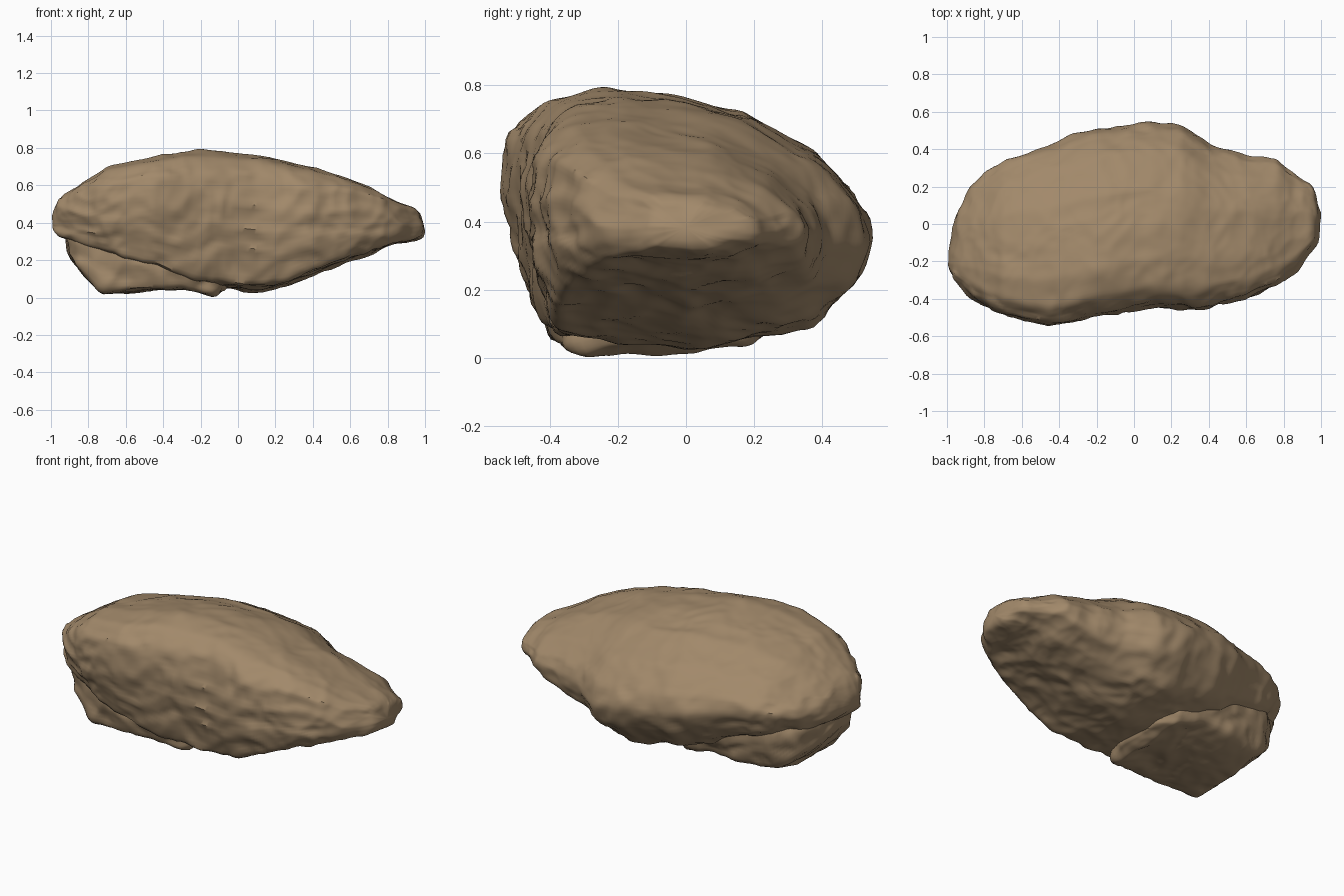
import bpy
import bmesh
import math
from mathutils import Vector, noise

cube = bpy.data.objects.get("Cube")
if cube:
    bpy.data.objects.remove(cube)

# One earthy colour for the whole stone
stone = bpy.data.materials.new("brown stone")
stone.use_nodes = True
colour = (0.36, 0.25, 0.145, 1)
stone.diffuse_color = colour
shader = stone.node_tree.nodes["Principled BSDF"]
shader.inputs["Base Color"].default_value = colour
shader.inputs["Roughness"].default_value = 0.9


def sample(rows, x):
    """Read the row of extents at x, blending between neighbours."""
    for a, b in zip(rows, rows[1:]):
        if x <= b[0]:
            t = max(0, (x - a[0]) / (b[0] - a[0]))
            return [p + (q - p) * t for p, q in zip(a[1:], b[1:])]
    return rows[-1][1:]


def resample(outline, count):
    """Spread points evenly around a closed outline."""
    pts = [Vector(p) for p in outline]
    ends = pts[1:] + pts[:1]
    lengths = [(q - p).length for p, q in zip(pts, ends)]
    result = []
    for i in range(count):
        d = sum(lengths) * i / count
        for p, q, length in zip(pts, ends, lengths):
            if d <= length:
                result.append(p.lerp(q, d / length))
                break
            d -= length
    return result


def weathering(p, n):
    """Broad lumps, scalloped chips and layered ledges; the top stays calmer."""
    calm = 0.55 if n.z > 0.6 else 1.0
    lumps = noise.fractal(p * 3, 1.0, 2.0, 4)
    q = p + noise.noise_vector(p * 4) * 0.12
    chips = noise.voronoi(Vector((q.x * 4, q.y * 4, q.z * 7)))[0][0] - 0.4
    small = noise.voronoi(Vector((q.x * 9, q.y * 9, q.z * 14)))[0][0] - 0.4
    level = (p.z + 0.12 * p.x + 0.15 * p.y) * 6 + 0.8 * noise.noise(p * 2.5)
    part = level % 1.0
    ledge = min(part, 4 * (1 - part)) - 0.4
    side = 1 - abs(n.z)
    return calm * (0.012 * lumps + 0.024 * chips + 0.016 * small) + 0.014 * side * ledge


def rock(name, rows, outline, end_outline, rings, sides):
    """Loft through the extents, easing into the end outline, then weather it."""
    section = resample(outline, sides)
    end_section = resample(end_outline, sides)
    first, last = rows[0][0], rows[-1][0]
    bm = bmesh.new()
    loops = []
    for i in range(rings):
        t = i / (rings - 1)
        t = 0.6 * t + 0.4 * (0.5 - 0.5 * math.cos(math.pi * t))
        x = first + (last - first) * t
        front, back, low, high = sample(rows, x)
        ease = min(1, max(0, (t - 0.5) / 0.3))
        shape = [a.lerp(b, ease) for a, b in zip(section, end_section)]
        loops.append([bm.verts.new((x, front + (back - front) * (u + 1) / 2,
                                    low + (high - low) * v)) for u, v in shape])
    for a, b in zip(loops, loops[1:]):
        for j in range(sides):
            k = (j + 1) % sides
            bm.faces.new((a[j], a[k], b[k], b[j]))
    for loop in (loops[0], loops[-1]):
        middle = bm.verts.new(sum((v.co for v in loop), Vector()) / sides)
        for j in range(sides):
            bm.faces.new((loop[j], loop[(j + 1) % sides], middle))
    bmesh.ops.recalc_face_normals(bm, faces=bm.faces)
    for _ in range(4):
        bmesh.ops.smooth_vert(bm, verts=bm.verts, factor=0.5,
                              use_axis_x=True, use_axis_y=True, use_axis_z=True)
    bm.normal_update()
    moves = [v.normal * weathering(v.co, v.normal) for v in bm.verts]
    for v, move in zip(bm.verts, moves):
        v.co += move
        v.co.z = max(v.co.z, 0)
    mesh = bpy.data.meshes.new(name)
    bm.to_mesh(mesh)
    bm.free()
    mesh.materials.append(stone)
    obj = bpy.data.objects.new(name, mesh)
    bpy.context.collection.objects.link(obj)
    bpy.ops.object.select_all(action='DESELECT')
    obj.select_set(True)
    bpy.context.view_layer.objects.active = obj
    bpy.ops.object.shade_smooth_by_angle(angle=math.radians(40))


# Main boulder: x, front, back, low, high
body = [(-.99, -.24, -.12, .37, .45), (-.95, -.3, .04, .33, .53),
        (-.87, -.38, .2, .29, .59), (-.7, -.48, .33, .22, .7),
        (-.45, -.54, .43, .15, .755), (-.2, -.49, .51, .06, .79),
        (.1, -.45, .545, .03, .765), (.25, -.45, .53, .06, .735),
        (.4, -.44, .42, .12, .695), (.6, -.39, .38, .2, .635),
        (.77, -.31, .35, .27, .56), (.86, -.24, .28, .295, .51),
        (.95, -.14, .2, .315, .475), (.985, -.09, .1, .33, .44)]
body_outline = [(-.84, .05), (-.94, .3), (-1, .6), (-.95, .83), (-.8, .95),
                (-.5, 1), (-.1, .97), (.3, .91), (.7, .76), (.92, .6), (1, .46),
                (.9, .28), (.65, .1), (0, 0)]
tip_outline = [(-.88, .04), (-1, .25), (-1, .65), (-.92, .88), (-.75, .98),
               (-.4, 1), (.2, .94), (.65, .76), (.92, .55), (1, .4),
               (.92, .18), (.5, .03), (0, 0)]
rock("boulder_body", body, body_outline, tip_outline, 150, 140)

# Split slab beneath the narrow end
slab = [(-.92, -.28, 0, .25, .36), (-.86, -.34, .14, .15, .42),
        (-.73, -.38, .24, .01, .42), (-.5, -.43, .29, .03, .36),
        (-.3, -.42, .28, .05, .3), (-.13, -.36, .24, 0, .2),
        (-.06, -.18, .12, .04, .13)]
slab_outline = [(-.92, .06), (-1, .5), (-.9, 1), (.85, 1), (1, .6), (.85, .16), (0, 0)]
rock("lower_slab", slab, slab_outline, slab_outline, 70, 90)
